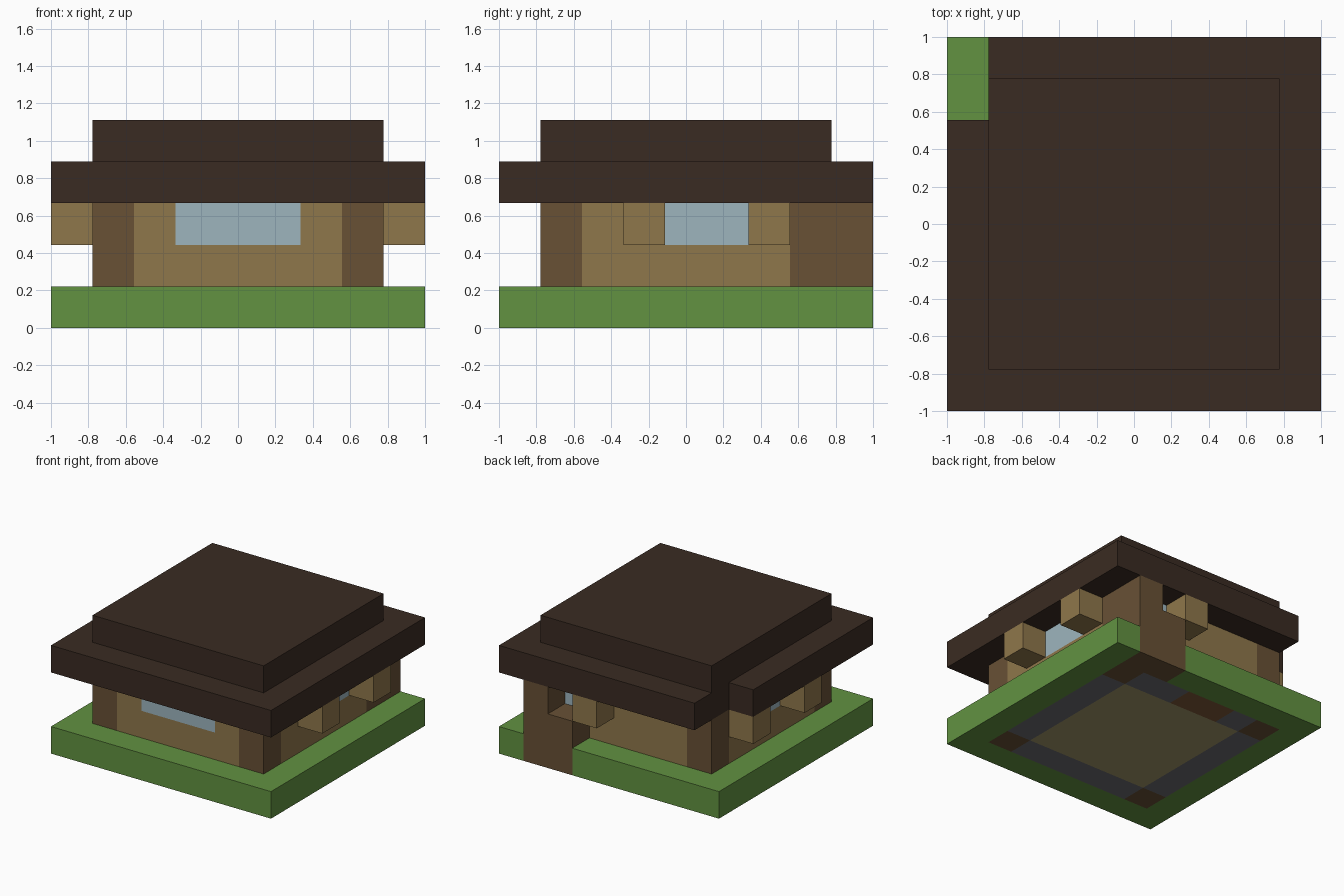
import bpy
import bmesh
from mathutils import Vector

cube = bpy.data.objects.get("Cube")
if cube:
    bpy.data.objects.remove(cube, do_unlink=True)

U = 2 / 9  # block size: the model is laid out on a grid nine blocks wide


def material(name, r, g, b):
    m = bpy.data.materials.new(name)
    m.use_nodes = True
    m.diffuse_color = (r, g, b, 1)
    m.node_tree.nodes["Principled BSDF"].inputs["Base Color"].default_value = (r, g, b, 1)
    return m


GRASS = material("grass green", 0.122, 0.287, 0.053)
WALL = material("tan wood", 0.275, 0.184, 0.070)
LOG = material("brown log", 0.138, 0.082, 0.036)
ROOF = material("dark roof wood", 0.042, 0.024, 0.016)
GLASS = material("pale blue glass", 0.337, 0.462, 0.515)
STONE = material("grey stone", 0.150, 0.150, 0.160)
PLANK = material("pale plank", 0.350, 0.300, 0.140)
SILL = material("reddish wood", 0.210, 0.100, 0.040)


def prism(name, outline, lo, hi, axis, mat):
    """Extrude an outline in block units from lo to hi along an axis."""
    def place(a, b, c):
        x, y, z = {"x": (c, a, b), "y": (a, c, b), "z": (a, b, c)}[axis]
        return Vector((x * U - 1, y * U - 1, z * U))

    bm = bmesh.new()
    face = bm.faces.new([bm.verts.new(place(a, b, lo)) for a, b in outline])
    new = bmesh.ops.extrude_face_region(bm, geom=[face])["geom"]
    verts = [g for g in new if isinstance(g, bmesh.types.BMVert)]
    bmesh.ops.translate(bm, verts=verts, vec=place(0, 0, hi) - place(0, 0, lo))
    bmesh.ops.recalc_face_normals(bm, faces=bm.faces)
    mesh = bpy.data.meshes.new(name)
    bm.to_mesh(mesh)
    bm.free()
    mesh.materials.append(mat)
    obj = bpy.data.objects.new(name, mesh)
    bpy.context.collection.objects.link(obj)
    return obj


def box(name, x, y, z, mat):
    outline = [(x[0], y[0]), (x[1], y[0]), (x[1], y[1]), (x[0], y[1])]
    return prism(name, outline, z[0], z[1], "z", mat)


def wall(side, axis, layer, a, b):
    """Wall between two posts, with a window from a to b under the eaves."""
    right = [(7, 3), (b, 3)] if b < 7 else []
    outline = [(2, 1), (7, 1)] + right + [(b, 2), (a, 2), (a, 3), (2, 3)]
    prism(side + "_wall", outline, layer, layer + 1, axis, WALL)
    pane = [(a, 2), (b, 2), (b, 3), (a, 3)]
    prism(side + "_window", pane, layer, layer + 1, axis, GLASS)


# Grass border, open where the log column reaches the ground
prism("grass", [(6, 9), (0, 9), (0, 0), (9, 0), (9, 9), (8, 9),
                (8, 1), (1, 1), (1, 8), (6, 8)], 0, 1, "z", GRASS)

# Floor and foundation
ground = (0, 1)
box("floor", (2, 7), (2, 7), ground, PLANK)
box("front_foundation", (2, 7), (1, 2), ground, STONE)
box("right_foundation", (1, 2), (2, 7), ground, STONE)
box("left_foundation", (7, 8), (2, 7), ground, STONE)
box("back_foundation_right", (2, 3), (7, 8), ground, STONE)
box("back_sill", (3, 5), (7, 8), ground, SILL)
box("back_foundation_left", (5, 7), (7, 8), ground, STONE)

# Corner posts
for x, x_name in ((1, "right"), (7, "left")):
    for y, y_name in ((1, "front"), (7, "back")):
        box(f"{y_name}_{x_name}_post", (x, x + 1), (y, y + 1), (0, 3), LOG)

# Walls and windows
wall("front", "y", 1, 3, 6)
wall("back", "y", 7, 6, 7)
wall("right", "x", 1, 4, 6)
wall("left", "x", 7, 4, 6)

# Shutters beside the windows
for x, x_name in ((0, "right"), (8, "left")):
    for y, y_name in ((3, "front"), (6, "back")):
        box(f"{x_name}_{y_name}_shutter", (x, x + 1), (y, y + 1), (2, 3), WALL)
box("back_shutter", (5, 6), (8, 9), (2, 3), WALL)

# Stepped log column on the back
prism("back_column", [(6, 0), (8, 0), (8, 3), (7, 3), (7, 2), (6, 2)], 8, 9, "y", LOG)

# Two-step roof with a missing back corner
prism("roof_eaves", [(1, 9), (1, 7), (0, 7), (0, 0), (9, 0), (9, 9)], 3, 4, "z", ROOF)
box("roof_top", (1, 8), (1, 8), (4, 5), ROOF)
